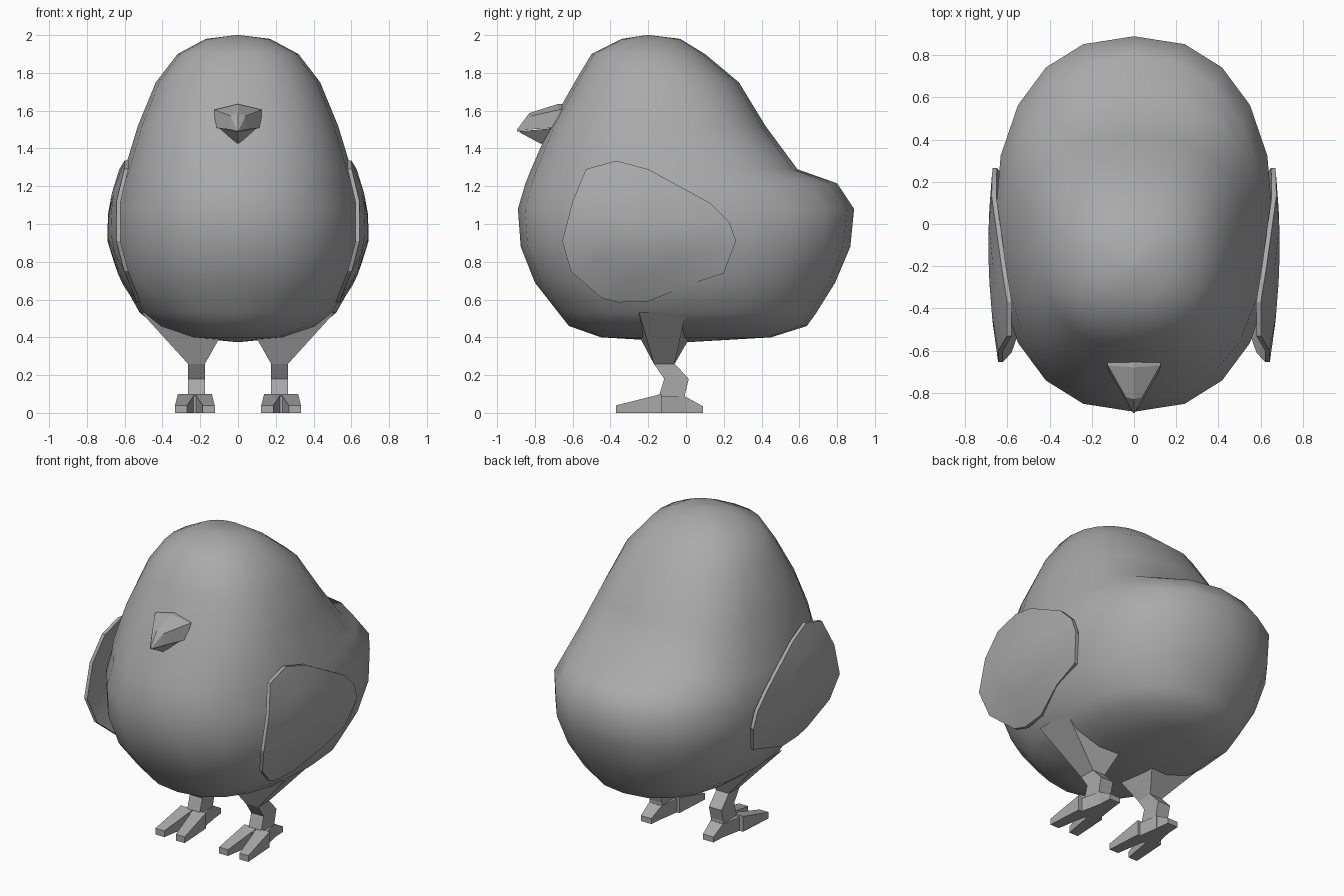
import bpy, bmesh, math

if "Cube" in bpy.data.objects:
    bpy.data.objects.remove(bpy.data.objects["Cube"])

grey = bpy.data.materials.new("plain grey")
grey.diffuse_color = (0.4, 0.4, 0.4, 1)
grey.use_nodes = True
grey.node_tree.nodes["Principled BSDF"].inputs["Base Color"].default_value = grey.diffuse_color


def make(name, verts, faces, smooth=None):
    me = bpy.data.meshes.new(name)
    me.from_pydata(verts, [], faces)
    bm = bmesh.new()
    bm.from_mesh(me)
    bmesh.ops.recalc_face_normals(bm, faces=bm.faces)
    bm.to_mesh(me)
    bm.free()
    ob = bpy.data.objects.new(name, me)
    bpy.context.collection.objects.link(ob)
    me.materials.append(grey)
    if smooth:
        bpy.ops.object.select_all(action='DESELECT')
        ob.select_set(True)
        bpy.context.view_layer.objects.active = ob
        bpy.ops.object.shade_smooth_by_angle(angle=math.radians(smooth))
    return ob


def loft(name, rings, smooth=None):
    """Skin a list of rings that have equal point counts, with closed ends."""
    n = len(rings[0])
    verts = [p for r in rings for p in r]
    faces = [[k * n + i, k * n + (i + 1) % n, (k + 1) * n + (i + 1) % n, (k + 1) * n + i]
             for k in range(len(rings) - 1) for i in range(n)]
    faces += [list(range(n)), list(range(len(verts) - n, len(verts)))]
    return make(name, verts, faces, smooth)


def lerp(table, t):
    for (a, u), (b, v) in zip(table, table[1:]):
        if t <= b:
            return u + (v - u) * (t - a) / (b - a)
    return table[-1][1]


# Body: horizontal rounded rings (height, front y, back y, half width, back squareness)
rows = [(0.375, -0.02, 0.02, 0.01, 1), (0.40, -0.45, 0.45, 0.26, .86), (0.46, -0.62, 0.64, 0.43, .86),
        (0.53, -0.675, 0.69, 0.52, .86), (0.69, -0.80, 0.79, 0.61, .86), (0.88, -0.875, 0.87, 0.66, .86),
        (1.08, -0.89, 0.89, 0.66, .86), (1.215, -0.85, 0.80, 0.625, .95), (1.29, -0.82, 0.59, 0.60, .74),
        (1.52, -0.72, 0.42, 0.53, .78), (1.75, -0.59, 0.28, 0.435, .85), (1.90, -0.50, 0.10, 0.32, .9),
        (1.98, -0.34, -0.03, 0.17, .9), (2.0, -0.21, -0.19, 0.01, 1)]
SEG = 20


def signed_pow(v, e):
    return math.copysign(abs(v) ** e, v)


rings = []
for z, f, b, w, e_back in rows:
    ring = []
    for i in range(SEG):
        a = 2 * math.pi * i / SEG
        e = e_back if math.cos(a) > 0 else .86
        ring.append((w * signed_pow(math.sin(a), e),
                     (f + b) / 2 + (b - f) / 2 * signed_pow(math.cos(a), e), z))
    rings.append(ring)
loft("body", rings, 60)

# Wings: thin curved shells following the flanks
outline = [(-.53, 1.29), (-.37, 1.335), (-.2, 1.29), (.13, 1.11), (.23, 1.01), (.265, .91),
           (.2, .74), (.02, .68), (-.2, .59), (-.36, .585), (-.45, .61), (-.61, .75),
           (-.655, .91), (-.6, 1.12)]
bulge = [(.58, .545), (.7, .625), (.9, .69), (1.08, .69), (1.24, .65), (1.34, .61)]


def wing_ring(s, depth, side):
    cy, cz = -.2, .96
    out = []
    for y, z in outline:
        y, z = cy + (y - cy) * s, cz + (z - cz) * s
        x = lerp(bulge, z) - 0.045 * ((y + .1) / .55) ** 2 - depth
        out.append((side * x, y, z))
    return out


# Leg sections: (z, front y, back y, inner x, outer x), from knee to sole
leg_rows = [(.26, -.17, -.06, .175, .265), (.18, -.115, .015, .175, .265),
            (.10, -.14, -.005, .175, .265), (.03, -.14, .0, .175, .265)]


def block(name, front, back):
    """Tapered foot piece; each end is (y, left x, right x, top z)."""
    loft(name, [[(l, y, 0), (r, y, 0), (r, y, h), (l, y, h)] for y, l, r, h in (front, back)])


for side, tag in ((1, "left"), (-1, "right")):
    loft(tag + "_wing", [wing_ring(.3, .035, side), wing_ring(1, .022, side),
                         wing_ring(1, 0, side), wing_ring(.6, 0, side), wing_ring(.2, 0, side)], 30)
    # Thigh flares into the belly, then a bent shin
    thigh = [(.09 * side, -.25, .41), (.515 * side, -.25, .535),
             (.515 * side, 0, .535), (.10 * side, .055, .46)]
    loft(tag + "_leg", [thigh] + [[(i * side, f, z), (o * side, f, z), (o * side, b, z), (i * side, b, z)]
                                  for z, f, b, i, o in leg_rows])
    # Foot: two splayed front toes and a heel
    for sx, toe in ((-1, "inner"), (1, "outer")):
        c, t = .228, .228 + sx * .073
        base = sorted((c, c + sx * .09))
        block(tag + "_" + toe + "_toe", (-.37, side * (t - .032), side * (t + .032), .04),
              (-.13, side * base[0], side * base[1], .10))
    block(tag + "_instep", (-.17, side * .15, side * .30, .09), (0, side * .175, side * .265, .085))
    block(tag + "_heel", (-.01, side * .175, side * .265, .09), (.09, side * .185, side * .26, .035))

# Beak: ridged upper half and pointed lower half
loft("upper_beak", [
    [(-.125, -.60, 1.51), (-.125, -.645, 1.605), (0, -.64, 1.635), (.125, -.645, 1.605), (.125, -.60, 1.51)],
    [(-.125, -.69, 1.51), (-.125, -.67, 1.605), (0, -.68, 1.635), (.125, -.67, 1.605), (.125, -.69, 1.51)],
    [(-.045, -.83, 1.50), (-.04, -.82, 1.572), (0, -.83, 1.587), (.04, -.82, 1.572), (.045, -.83, 1.50)],
    [(-.004, -.895, 1.49), (-.003, -.894, 1.495), (0, -.894, 1.5), (.003, -.894, 1.495), (.004, -.895, 1.49)]])
make("lower_beak", [(-.12, -.67, 1.51), (.12, -.67, 1.51), (0, -.89, 1.49), (0, -.77, 1.425), (0, -.62, 1.46)],
     [(0, 1, 2), (0, 2, 3), (1, 3, 2), (0, 3, 4), (1, 4, 3), (0, 4, 1)])
